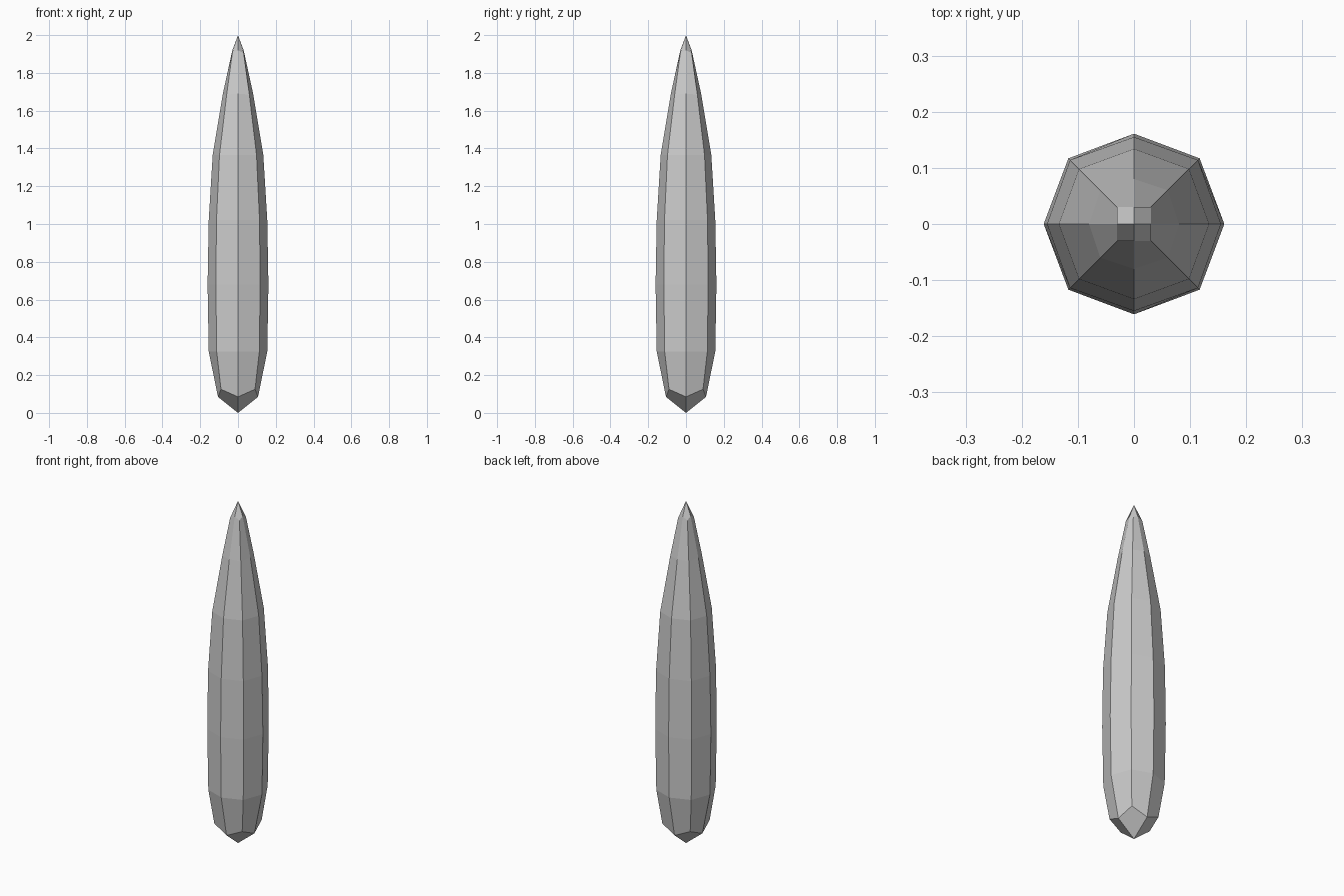
import bpy

if "Cube" in bpy.data.objects:
    bpy.data.objects.remove(bpy.data.objects["Cube"])

# Ring profile, bottom to top:
# (side radius, side z, corner half-width, corner z)
RINGS = [
    (0.106, 0.085, 0.090, 0.125),
    (0.155, 0.325, 0.113, 0.325),
    (0.161, 0.680, 0.117, 0.680),
    (0.155, 1.020, 0.114, 1.020),
    (0.134, 1.365, 0.098, 1.365),
    (0.080, 1.690, 0.060, 1.685),
    (0.030, 1.920, 0.030, 1.905),
]
DIRS = [(1, 0), (1, 1), (0, 1), (-1, 1), (-1, 0), (-1, -1), (0, -1), (1, -1)]

verts, faces = [], []
for side_r, side_z, corner_r, corner_z in RINGS:
    for i, (dx, dy) in enumerate(DIRS):
        r, z = (corner_r, corner_z) if i % 2 else (side_r, side_z)
        verts.append((dx * r, dy * r, z))

# Long faceted sides
for k in range(len(RINGS) - 1):
    a, b = 8 * k, 8 * (k + 1)
    for i in range(8):
        j = (i + 1) % 8
        faces.append((a + i, a + j, b + j, b + i))

# Pointed ends, each made of four quads around the tip
bottom, top = len(verts), len(verts) + 1
verts += [(0, 0, 0), (0, 0, 2)]
last = 8 * (len(RINGS) - 1)
for i in range(0, 8, 2):
    j, k = i + 1, (i + 2) % 8
    faces.append((bottom, k, j, i))
    faces.append((top, last + i, last + j, last + k))

mesh = bpy.data.meshes.new("spike")
mesh.from_pydata(verts, [], faces)
mesh.update()
spike = bpy.data.objects.new("spike", mesh)
bpy.context.collection.objects.link(spike)
